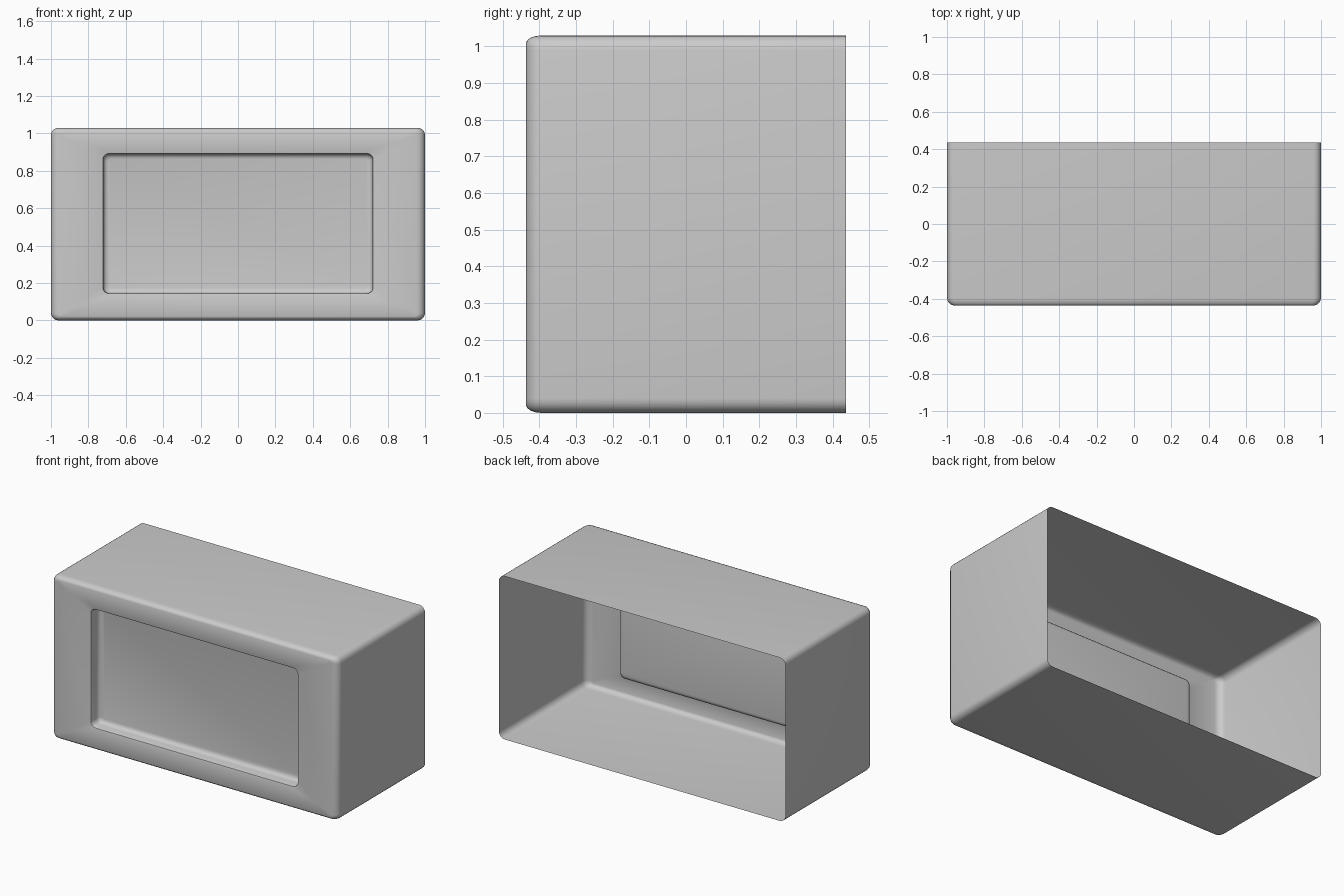
import bpy, bmesh
from math import sin, cos, pi

if "Cube" in bpy.data.objects:
    bpy.data.objects.remove(bpy.data.objects["Cube"])

STEPS = 5  # segments per rounded corner


def ring(bm, hx, z0, z1, r, y):
    """Rounded rectangle facing the front at depth y."""
    verts = []
    corners = [(hx - r, z1 - r, 0), (r - hx, z1 - r, 1),
               (r - hx, z0 + r, 2), (hx - r, z0 + r, 3)]
    for cx, cz, q in corners:
        for i in range(STEPS + 1):
            a = (q + i / STEPS) * pi / 2
            verts.append(bm.verts.new((cx + r * cos(a), y, cz + r * sin(a))))
    return verts


def bridge(bm, a, b):
    n = len(a)
    for i in range(n):
        j = (i + 1) % n
        bm.faces.new((a[i], a[j], b[j], b[i]))


bm = bmesh.new()
F, D = -0.437, 0.437
loops = []

# open-backed case, front edge rounded more at the sides than at top and bottom
BX, BY, BZ = 0.045, 0.042, 0.022
loops.append(ring(bm, 1, 0, 1.03, 0.04, D))
for i in range(5):
    a = i / 4 * pi / 2
    s = 1 - cos(a)
    loops.append(ring(bm, 1 - BX * s, BZ * s, 1.03 - BZ * s, 0.04 - 0.025 * s,
                      F + BY * (1 - sin(a))))

# front opening: tight lip, wall, fillet into the recessed panel
L, P, DEPTH = 0.008, 0.026, 0.08
for i in range(3):
    a = i / 2 * pi / 2
    s = L * sin(a)
    loops.append(ring(bm, 0.728 - s, 0.137 + s, 0.898 - s, 0.036 - s * 0.5,
                      F + L * (1 - cos(a))))
for i in range(4):
    a = i / 3 * pi / 2
    s = L + P * (1 - cos(a))
    loops.append(ring(bm, 0.728 - s, 0.137 + s, 0.898 - s, 0.036 - s * 0.5,
                      F + DEPTH - P * (1 - sin(a))))

for a, b in zip(loops, loops[1:]):
    bridge(bm, a, b)
panel = bm.faces.new(loops[-1])  # recessed panel
bmesh.ops.recalc_face_normals(bm, faces=bm.faces)
if panel.normal.y > 0:
    bmesh.ops.reverse_faces(bm, faces=bm.faces)

mesh = bpy.data.meshes.new("case_shell")
bm.to_mesh(mesh)
bm.free()
case = bpy.data.objects.new("case_shell", mesh)
bpy.context.collection.objects.link(case)
bpy.context.view_layer.objects.active = case
case.select_set(True)
bpy.ops.object.shade_smooth_by_angle(angle=0.7)
